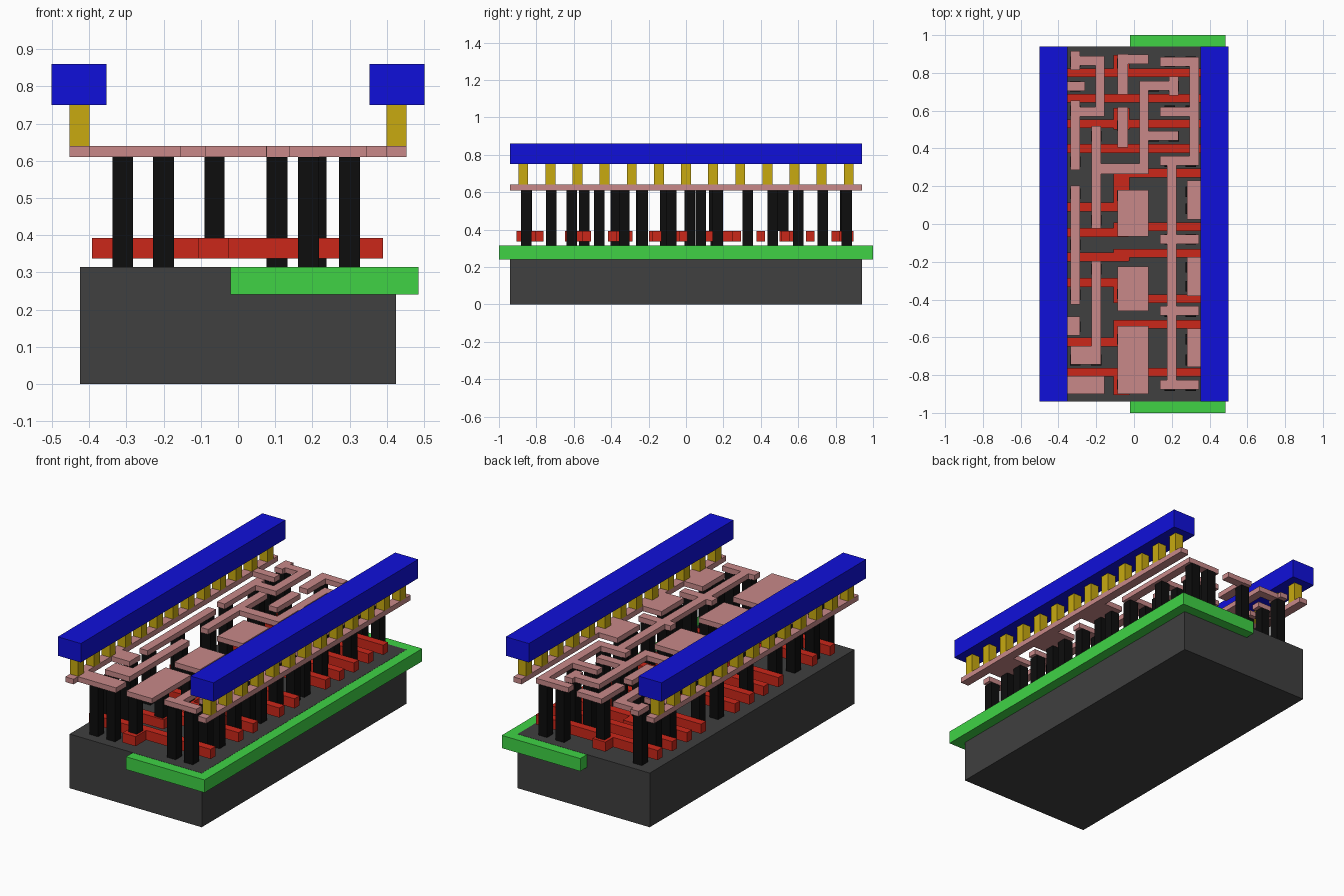
import bpy, bmesh


def material(name, rgb):
    m = bpy.data.materials.new(name)
    m.diffuse_color = (*rgb, 1)
    return m


def slabs(name, rects, z0, z1, mat):
    """One object made of boxes: rects are (x0, x1, y0, y1)."""
    bm = bmesh.new()
    for x0, x1, y0, y1 in rects:
        v = bmesh.ops.create_cube(bm, size=1)["verts"]
        bmesh.ops.scale(bm, vec=(x1 - x0, y1 - y0, z1 - z0), verts=v)
        bmesh.ops.translate(bm, vec=((x0 + x1) / 2, (y0 + y1) / 2, (z0 + z1) / 2), verts=v)
    me = bpy.data.meshes.new(name)
    bm.to_mesh(me)
    bm.free()
    me.materials.append(mat)
    ob = bpy.data.objects.new(name, me)
    bpy.context.collection.objects.link(ob)
    return ob


def posts(spots, half):
    return [(x - half, x + half, y - half, y + half) for x, y in spots]


def hbar(x0, x1, y, h=0.025):
    return (x0, x1, y - h, y + h)


def vbar(x, y0, y1, h=0.025):
    return (x - h, x + h, y0, y1)


dark = material("dark_grey", (0.05, 0.05, 0.05))
green = material("green", (0.05, 0.65, 0.06))
red = material("red", (0.6, 0.02, 0.01))
black = material("black", (0.004, 0.004, 0.004))
pink = material("pink", (0.58, 0.25, 0.25))
gold = material("gold", (0.58, 0.4, 0.005))
blue = material("blue", (0.005, 0.005, 0.7))

# base block and well slab, flush on top
slabs("substrate", [(-0.425, 0.425, -0.94, 0.94)], 0, 0.315, dark)
slabs("well", [(-0.02, 0.485, -1, 1)], 0.24, 0.314, green)

# red gate bars: full width, left half, right half, and joining pads
L, R = -0.393, 0.39
gates = [hbar(L, R, y, 0.023) for y in (0.80, 0.665, 0.53, 0.40, -0.785)]
gates += [hbar(L, -0.03, y, 0.023) for y in (0.09, -0.045, -0.175, -0.31, -0.625)]
gates += [hbar(-0.108, R, y, 0.023) for y in (0.27, -0.015, -0.155, -0.395, -0.53)]
gates += [(-0.108, -0.025, y0, y1) for y0, y1 in (
    (0.78, 0.895), (0.50, 0.615), (0.07, 0.29), (-0.065, 0.005),
    (-0.195, -0.135), (-0.415, -0.29), (-0.645, -0.51), (-0.905, -0.765))]
slabs("gate_bars", gates, 0.337, 0.393, red)

# black contact posts down to the base
contacts = [(x, y) for x in (0.19, 0.30) for y in (0.86, 0.60, 0.33, -0.08, -0.465, -0.855)]
contacts += [(x, y) for x in (0.105, 0.21) for y in (0.73, 0.465)]
contacts += [(0.30, y) for y in (0.17, 0.08, -0.23, -0.33, -0.61, -0.72)]
contacts += [(-0.31, y) for y in (0.86, 0.73, 0.60, 0.33, 0.16, -0.11, -0.375, -0.545, -0.72, -0.855)]
contacts += [(-0.20, y) for y in (0.465, 0.02, -0.24, -0.72, -0.855)]
slabs("base_contacts", posts(contacts, 0.028), 0.315, 0.61, black)

# black contact posts standing on the gate bars
gate_contacts = [(-0.063, y) for y in (0.85, 0.52, 0.15, -0.37, -0.61, -0.85)]
slabs("gate_contacts", posts(gate_contacts, 0.027), 0.393, 0.61, black)

# pink wiring: edge rails
wires = [(s * 0.4265 - 0.0265, s * 0.4265 + 0.0265, -0.94, 0.94) for s in (-1, 1)]
# tabs joined to the rails
wires += [(-0.40, -0.26, 0.705, 0.755), (-0.40, -0.285, -0.59, -0.49), (-0.40, -0.155, -0.90, -0.805)]
wires += [(0.28, 0.40, y, y + 0.205) for y in (0.025, -0.38, -0.758)]
# left hook
wires += [vbar(-0.31, 0.815, 0.915), hbar(-0.335, -0.155, 0.865), vbar(-0.18, 0.57, 0.89),
          hbar(-0.335, -0.155, 0.595), vbar(-0.31, 0.285, 0.655)]
# left lower runs
wires += [vbar(-0.31, -0.425, 0.205), vbar(-0.20, -0.745, -0.195), (-0.335, -0.175, -0.745, -0.645)]
# centre tabs and pads
wires += [vbar(-0.06, 0.685, 0.90, 0.028), hbar(-0.088, 0.077, 0.873), vbar(-0.06, 0.405, 0.62, 0.028)]
wires += [(-0.088, 0.077, y0, y1) for y0, y1 in ((-0.065, 0.18), (-0.46, -0.225), (-0.90, -0.54))]
# centre snake
wires += [vbar(0.053, 0.265, 0.757), hbar(0.03, 0.235, 0.732), vbar(0.21, 0.68, 0.78),
          hbar(0.03, 0.235, 0.467), hbar(-0.225, 0.077, 0.292, 0.028), vbar(-0.20, -0.025, 0.52)]
# right comb
wires += [hbar(0.137, 0.345, y) for y in (0.86, 0.595, 0.335, -0.08, -0.46, -0.85)]
wires += [vbar(0.32, 0.31, 0.885), vbar(0.20, -0.875, 0.36)]
slabs("wiring", wires, 0.61, 0.64, pink)

# gold vias and blue top rails on both sides
vias = [(s * 0.4265, -0.87 + 0.145 * i) for s in (-1, 1) for i in range(13)]
slabs("vias", posts(vias, 0.0265), 0.64, 0.75, gold)
for name, s in (("left_power_rail", -1), ("right_power_rail", 1)):
    slabs(name, [(s * 0.427 - 0.074, s * 0.427 + 0.074, -0.94, 0.94)], 0.75, 0.86, blue)
